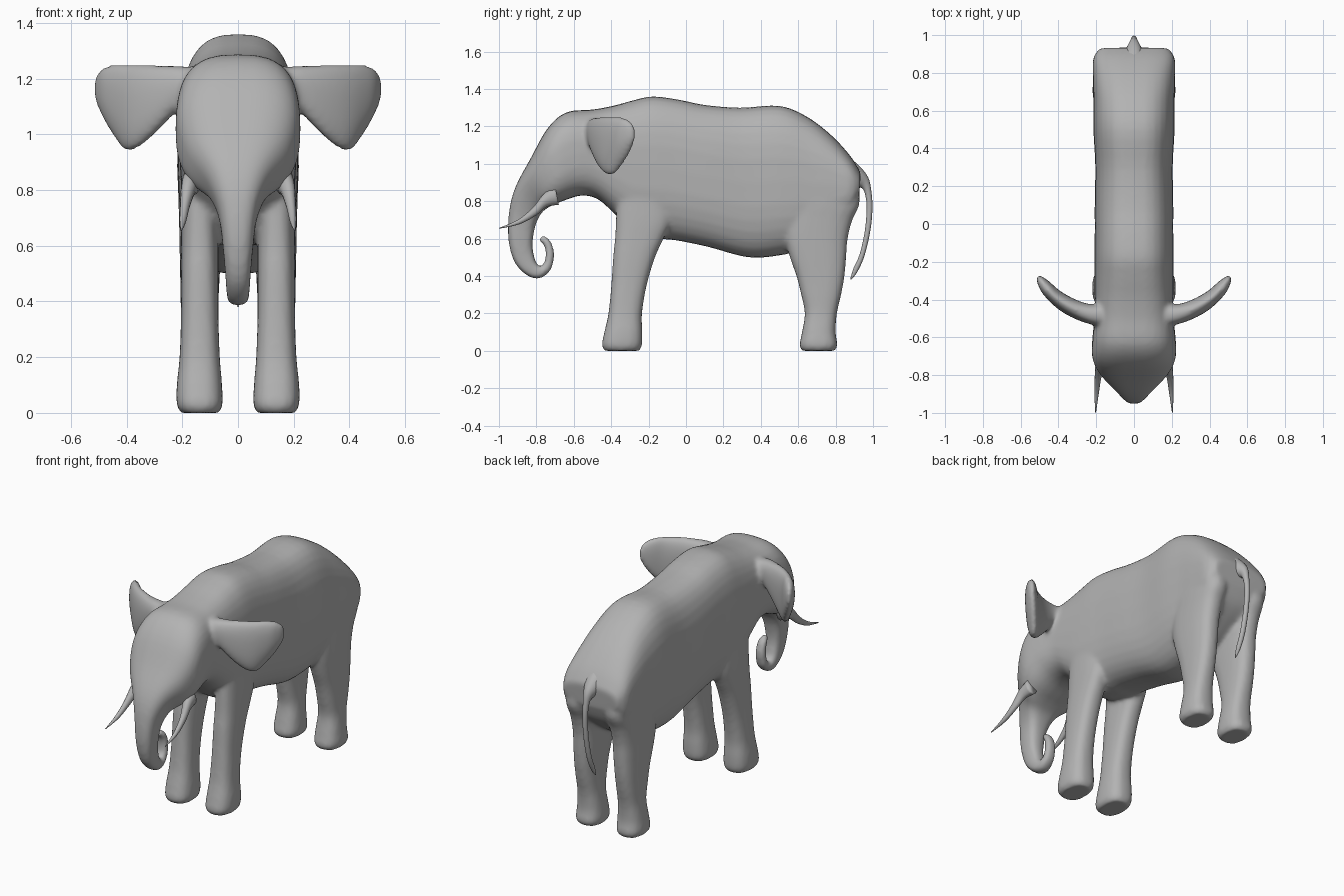
import bpy, bmesh, math
from mathutils import Vector

grey = bpy.data.materials.new("elephant grey")
grey.diffuse_color = (0.45, 0.45, 0.45, 1)


def spline(a, b, c, d, t):
    return 0.5 * (2 * b + (c - a) * t + (2 * a - 5 * b + 4 * c - d) * t * t
                  + (3 * b - a - 3 * c + d) * t ** 3)


def loft(bm, sections, power=2.0, sides=24, steps=4):
    """Smooth closed tube through (centre, half axis, half axis) sections."""
    secs = [tuple(Vector(v) for v in s) for s in sections]
    fine = []
    for i in range(len(secs) - 1):
        q = [secs[max(0, min(len(secs) - 1, i + k))] for k in (-1, 0, 1, 2)]
        for j in range(steps):
            fine.append([spline(q[0][k], q[1][k], q[2][k], q[3][k], j / steps) for k in range(3)])
    fine.append(secs[-1])
    rings = []
    for c, u, v in fine:
        ring = []
        for i in range(sides):
            a = 2 * math.pi * i / sides
            p, q = math.cos(a), math.sin(a)
            p = math.copysign(abs(p) ** (2 / power), p)
            q = math.copysign(abs(q) ** (2 / power), q)
            ring.append(bm.verts.new(c + u * p + v * q))
        rings.append(ring)
    for r, s in zip(rings, rings[1:]):
        for i in range(sides):
            k = (i + 1) % sides
            bm.faces.new((r[i], r[k], s[k], s[i]))
    bm.faces.new(rings[0])
    bm.faces.new(rings[-1])


def across(rows, x=0.0):
    """Sections from side-on edge pairs: y1, z1, y2, z2, half width."""
    return [((x, (a + c) / 2, (b + d) / 2), (0, (a - c) / 2, (b - d) / 2), (w, 0, 0))
            for a, b, c, d, w in rows]


def finish(name, bm):
    bmesh.ops.recalc_face_normals(bm, faces=bm.faces)
    mesh = bpy.data.meshes.new(name)
    bm.to_mesh(mesh)
    bm.free()
    mesh.materials.append(grey)
    for p in mesh.polygons:
        p.use_smooth = True
    ob = bpy.data.objects.new(name, mesh)
    bpy.context.collection.objects.link(ob)
    return ob


# Torso, rump to shoulders
torso = [(.935, .95, .925, .82, .18), (.88, 1.04, .88, .72, .215), (.78, 1.15, .78, .63, .218),
         (.65, 1.25, .65, .55, .215), (.5, 1.31, .5, .51, .215), (.29, 1.30, .33, .50, .205),
         (.1, 1.315, .12, .555, .208), (-.05, 1.345, -.05, .59, .208), (-.18, 1.36, -.15, .60, .21),
         (-.28, 1.34, -.27, .63, .21), (-.39, 1.31, -.38, .73, .208)]
# Head running into the curled trunk
head = [(-.5, 1.29, -.47, .81, .208), (-.64, 1.275, -.56, .83, .22), (-.74, 1.19, -.66, .80, .222),
        (-.83, 1.03, -.72, .775, .185), (-.91, .88, -.77, .74, .11), (-.945, .75, -.805, .67, .07)]
trunk = [(-.95, .6, -.82, .58, .054), (-.92, .48, -.815, .52, .046), (-.86, .41, -.80, .47, .042),
         (-.79, .385, -.775, .45, .038), (-.725, .43, -.755, .48, .035), (-.705, .52, -.75, .53, .032),
         (-.73, .595, -.765, .575, .027), (-.775, .62, -.785, .585, .02)]
bm = bmesh.new()
loft(bm, across(torso + head + trunk), power=2.8, sides=32)

# Legs: z, front y, back y, inner x, outer x
front_leg = [(.85, -.37, -.08, .07, .2), (.7, -.375, -.08, .07, .205), (.6, -.38, -.12, .07, .205),
             (.5, -.39, -.165, .07, .205), (.35, -.4, -.21, .07, .205), (.2, -.415, -.235, .065, .21),
             (.1, -.437, -.233, .057, .22), (.03, -.45, -.235, .055, .22), (0, -.435, -.25, .068, .205)]
hind_leg = [(.95, .6, .9, .06, .21), (.8, .55, .93, .05, .215), (.7, .53, .89, .055, .212),
            (.6, .53, .865, .06, .21), (.5, .555, .857, .065, .208), (.4, .59, .848, .07, .206),
            (.3, .615, .83, .072, .205), (.2, .635, .807, .07, .205), (.1, .62, .8, .06, .215),
            (.03, .607, .81, .057, .22), (0, .62, .795, .07, .205)]
# Ears: x, middle y, half thickness, top z, bottom z
ear = [(.12, -.48, .055, 1.235, 1.12), (.2, -.482, .054, 1.245, 1.10), (.27, -.467, .052, 1.248, 1.03),
       (.34, -.437, .052, 1.25, .965), (.4, -.4, .052, 1.25, .94), (.45, -.355, .052, 1.25, 1.0),
       (.49, -.318, .042, 1.235, 1.07), (.515, -.288, .018, 1.2, 1.13)]
for s in (-1, 1):
    for leg in (front_leg, hind_leg):
        loft(bm, [((s * (i + o) / 2, (f + b) / 2, z), (0, (b - f) / 2, 0), ((o - i) / 2, 0, 0))
                  for z, f, b, i, o in leg], power=2.6)
    loft(bm, [((s * x, y, (t + b) / 2), (0, 0, (t - b) / 2), (0, h, 0)) for x, y, h, t, b in ear],
         power=2.3)

# Fuse the skin into one soft surface
skin = finish("body", bm)
remesh = skin.modifiers.new("fuse", "REMESH")
remesh.mode = "VOXEL"
remesh.voxel_size = 0.012
remesh.use_smooth_shade = True
smooth = skin.modifiers.new("soften", "SMOOTH")
smooth.factor = 0.5
smooth.iterations = 8

# Tail
tail = [(.88, 1.03, .86, .92, .06), (.935, .98, .91, .88, .045), (.975, .925, .94, .87, .026),
        (.99, .86, .957, .84, .018), (.997, .77, .966, .765, .015), (.987, .65, .956, .64, .015),
        (.955, .51, .928, .515, .015), (.915, .42, .895, .44, .012), (.882, .38, .878, .384, .003)]
bm = bmesh.new()
loft(bm, across(tail), sides=12)
finish("tail", bm)

# Tusks: side edges, half width, middle x
tusk = [(-.70, .88, -.68, .78, .035, .165), (-.76, .84, -.745, .77, .027, .178),
        (-.82, .765, -.80, .725, .018, .19), (-.9, .70, -.89, .677, .012, .198),
        (-1.0, .657, -.998, .653, .002, .203)]
for s, side in ((-1, "left"), (1, "right")):
    bm = bmesh.new()
    loft(bm, [across([r[:5]], s * r[5])[0] for r in tusk], sides=12)
    finish("tusk_" + side, bm)
